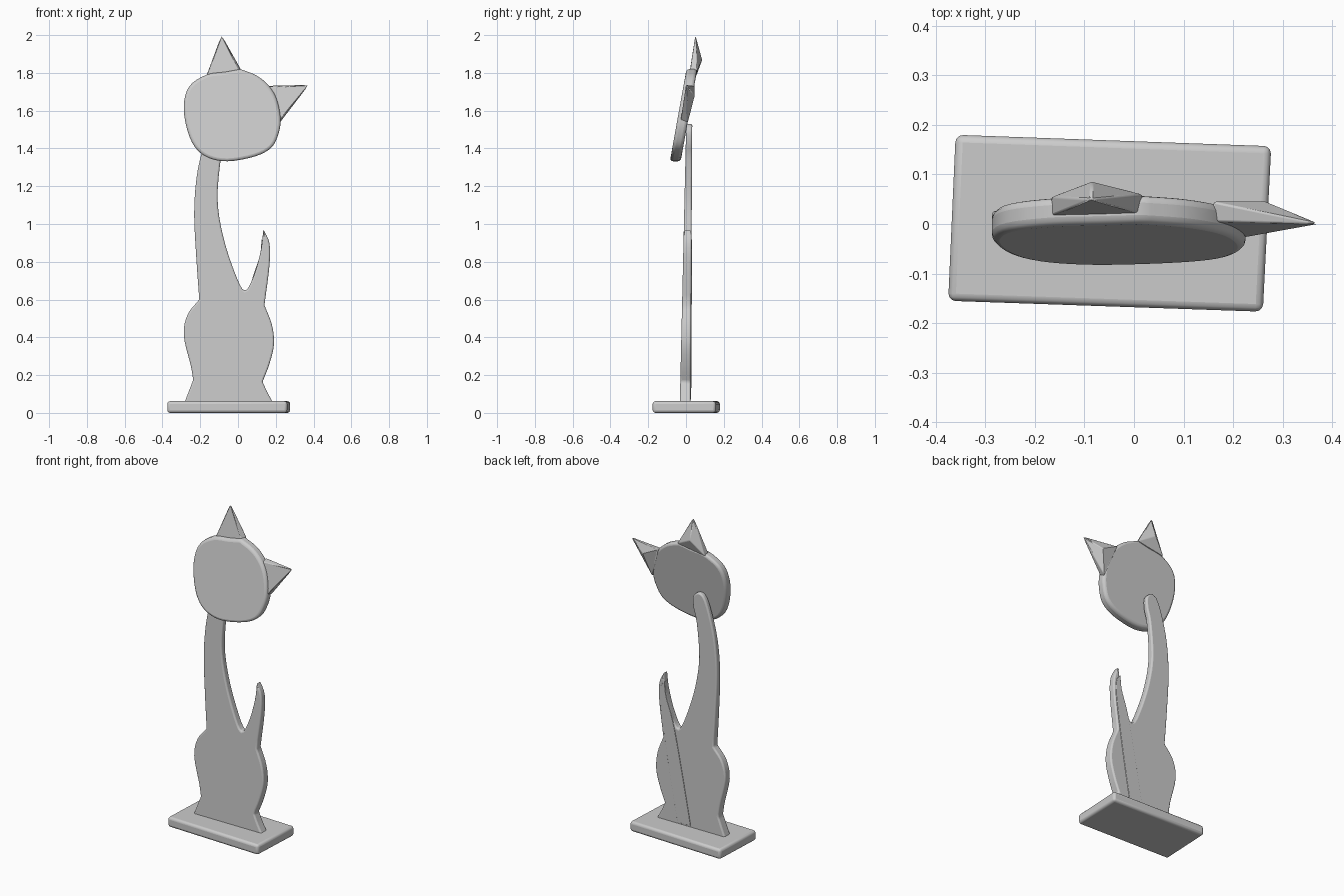
import bpy, bmesh, math
from mathutils import Vector

cube = bpy.data.objects.get("Cube")
if cube:
    bpy.data.objects.remove(cube)


def spline(points, steps=4):
    """Smooth open run through the points, without its last point."""
    p = [Vector(q) for q in points]
    p = [2 * p[0] - p[1]] + p + [2 * p[-1] - p[-2]]
    out = []
    for a, b, c, d in zip(p, p[1:], p[2:], p[3:]):
        for i in range(steps):
            t = i / steps
            out.append(0.5 * (2 * b + (c - a) * t + (2 * a - 5 * b + 4 * c - d) * t**2
                              + (3 * b - a - 3 * c + d) * t**3))
    return out


def outline(*runs):
    """Closed outline of smooth runs that meet at sharp corners."""
    return [v for run in runs for v in spline(run)]


def finish(name, bm, bevel=0.0, segments=3):
    bmesh.ops.recalc_face_normals(bm, faces=bm.faces)
    mesh = bpy.data.meshes.new(name)
    bm.to_mesh(mesh)
    bm.free()
    obj = bpy.data.objects.new(name, mesh)
    bpy.context.collection.objects.link(obj)
    if bevel:
        mod = obj.modifiers.new("rounded_edges", "BEVEL")
        mod.width = bevel
        mod.segments = segments
        mod.limit_method = 'ANGLE'
        mod.angle_limit = math.radians(40)
        mod.use_clamp_overlap = False
    bpy.ops.object.select_all(action='DESELECT')
    obj.select_set(True)
    bpy.context.view_layer.objects.active = obj
    bpy.ops.object.shade_smooth_by_angle(angle=math.radians(35))
    return obj


def slab(name, shape, front, back, bevel):
    """Upright cutout; front and back give y as a function of height."""
    bm = bmesh.new()
    rings = [[bm.verts.new((x, depth(z), z)) for x, z in shape] for depth in (front, back)]
    for ring in rings:
        bm.faces.new(ring)
    n = len(shape)
    for i in range(n):
        j = (i + 1) % n
        bm.faces.new((rings[0][i], rings[0][j], rings[1][j], rings[1][i]))
    return finish(name, bm, bevel)


def ear(name, corners):
    bm = bmesh.new()
    for co in corners:
        bm.verts.new(co)
    bmesh.ops.convex_hull(bm, input=bm.verts)
    return finish(name, bm, 0.004, 2)


# Base plate, slightly skewed
bm = bmesh.new()
plate = [(-0.36, 0.18), (0.277, 0.157), (0.26, -0.177), (-0.375, -0.155)]
low, high = [[bm.verts.new((x, y, z)) for x, y in plate] for z in (0, 0.062)]
bm.faces.new(low)
bm.faces.new(high)
for i in range(4):
    j = (i + 1) % 4
    bm.faces.new((low[i], low[j], high[j], high[i]))
finish("base_plate", bm, 0.015)

# Body with long neck and raised tail
body = outline(
    [(-0.285, 0.05), (-0.262, 0.11), (-0.237, 0.175)],
    [(-0.237, 0.175), (-0.25, 0.25), (-0.287, 0.41), (-0.267, 0.52), (-0.205, 0.6)],
    [(-0.205, 0.6), (-0.22, 0.81), (-0.232, 1.05), (-0.22, 1.24), (-0.19, 1.385),
     (-0.15, 1.5), (-0.11, 1.53), (-0.07, 1.5), (-0.07, 1.43), (-0.092, 1.34),
     (-0.108, 1.13), (-0.08, 0.94), (-0.02, 0.75), (0.035, 0.647), (0.085, 0.73),
     (0.122, 0.865), (0.134, 0.972)],
    [(0.134, 0.972), (0.166, 0.9), (0.167, 0.785), (0.14, 0.57)],
    [(0.14, 0.57), (0.18, 0.465), (0.19, 0.36), (0.165, 0.255), (0.13, 0.165)],
    [(0.13, 0.165), (0.155, 0.11), (0.188, 0.05)])
body.append(Vector((0.188, 0.05)))
body_back = lambda z: 0.024 + 0.006 * z
slab("body", body, lambda z: -0.034 + 0.023 * z, body_back, 0.009)

# Low raised strip that carries the tail down the back
tail = outline(
    [(0.125, 0.92), (0.115, 0.83), (0.07, 0.69), (0.02, 0.45), (-0.05, 0.07)],
    [(-0.05, 0.07), (0.04, 0.07)],
    [(0.04, 0.07), (0.09, 0.35), (0.125, 0.57), (0.155, 0.79), (0.152, 0.88), (0.125, 0.92)])
slab("tail_strip", tail, lambda z: 0.01, lambda z: body_back(z) + 0.003, 0.002)

# Head, leaning back towards the top
lean = lambda y0: lambda z: y0 + 0.18 * (z - 1.6)
head = outline(
    [(0.013, 1.82), (-0.07, 1.805), (-0.167, 1.79), (-0.257, 1.73), (-0.287, 1.63),
     (-0.272, 1.51), (-0.23, 1.41), (-0.16, 1.352), (-0.055, 1.332), (0.09, 1.358),
     (0.177, 1.405), (0.215, 1.48), (0.225, 1.56), (0.205, 1.66), (0.165, 1.73),
     (0.1, 1.785), (0.013, 1.82)])
slab("head", head, lean(-0.037), lean(0.02), 0.016)

# Pointed ears with a ridge down the back
ear("right_ear", [(-0.17, 0.015, 1.775), (0.016, 0.02, 1.8), (-0.167, 0.055, 1.785),
                  (0.018, 0.06, 1.815), (-0.085, 0.086, 1.87), (-0.087, 0.05, 2.002)])
ear("left_ear", [(0.155, 0.005, 1.725), (0.21, -0.03, 1.535), (0.16, 0.045, 1.732),
                 (0.225, 0.01, 1.54), (0.265, 0.046, 1.68), (0.376, 0.0, 1.737)])
